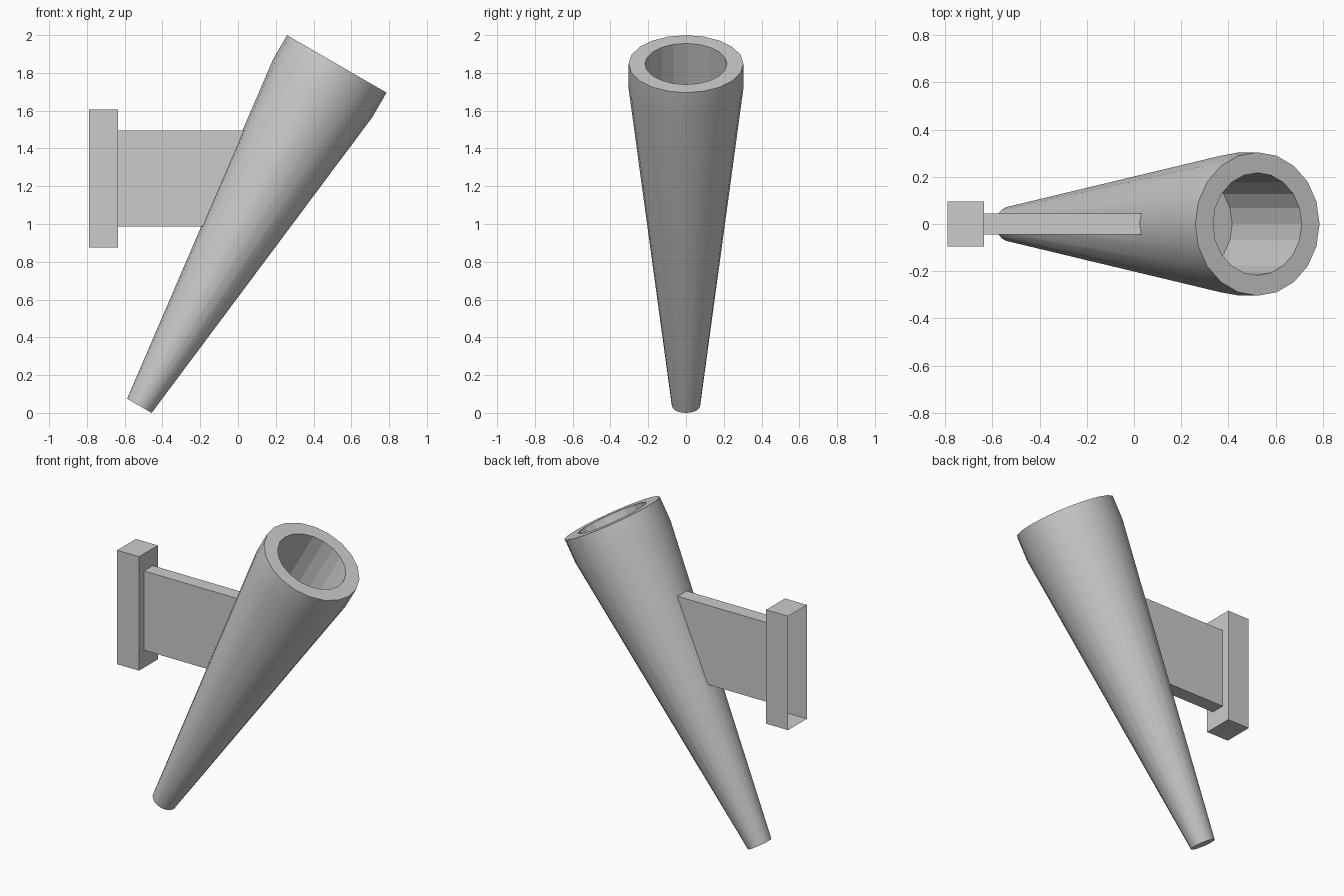
import bpy, bmesh
from math import sin, cos, pi, radians

if "Cube" in bpy.data.objects:
    bpy.data.objects.remove(bpy.data.objects["Cube"])

SIDES = 20


def make_object(name, bm):
    mesh = bpy.data.meshes.new(name)
    bm.to_mesh(mesh)
    bm.free()
    obj = bpy.data.objects.new(name, mesh)
    bpy.context.collection.objects.link(obj)
    return obj


def prism(name, outline, half_y, open_x=None):
    """Extrude an x-z outline across y; optionally leave the side at open_x out."""
    bm = bmesh.new()
    front = [bm.verts.new((x, -half_y, z)) for x, z in outline]
    back = [bm.verts.new((x, half_y, z)) for x, z in outline]
    bm.faces.new(front)
    bm.faces.new(back[::-1])
    n = len(outline)
    for i in range(n):
        j = (i + 1) % n
        if open_x is not None and outline[i][0] == outline[j][0] == open_x:
            continue
        bm.faces.new((front[j], front[i], back[i], back[j]))
    return make_object(name, bm)


# Tapered torch body: (radius, height, smooth band to next ring)
profile = [(0.075, 0.0, True), (0.304, 1.94, True), (0.304, 2.09, False),
           (0.217, 2.09, False), (0.217, 1.50, False)]
bm = bmesh.new()
rings = [[bm.verts.new((r * cos(2 * pi * i / SIDES), r * sin(2 * pi * i / SIDES), h))
          for i in range(SIDES)] for r, h, _ in profile]
for k in range(len(rings) - 1):
    for i in range(SIDES):
        j = (i + 1) % SIDES
        face = bm.faces.new((rings[k][i], rings[k][j], rings[k + 1][j], rings[k + 1][i]))
        face.smooth = profile[k][2]
bm.faces.new(rings[0][::-1])   # closed tip
bm.faces.new(rings[-1])        # socket floor
# Keep the rim, tip and socket edges sharp
for e in bm.edges:
    if any(not f.smooth for f in e.link_faces):
        e.smooth = False
body = make_object("torch_body", bm)
body.rotation_euler = (0, radians(30), 0)
body.location = (-0.522, 0, 0.0375)

# Bracket arm, its slanted end just inside the body
prism("bracket_arm", [(-0.637, 0.987), (-0.185, 0.987), (0.037, 1.495), (-0.637, 1.495)], 0.045)

# Wall plate, open on the side against the wall
prism("wall_plate", [(-0.79, 0.875), (-0.635, 0.875), (-0.635, 1.605), (-0.79, 1.605)],
      0.095, open_x=-0.79)
